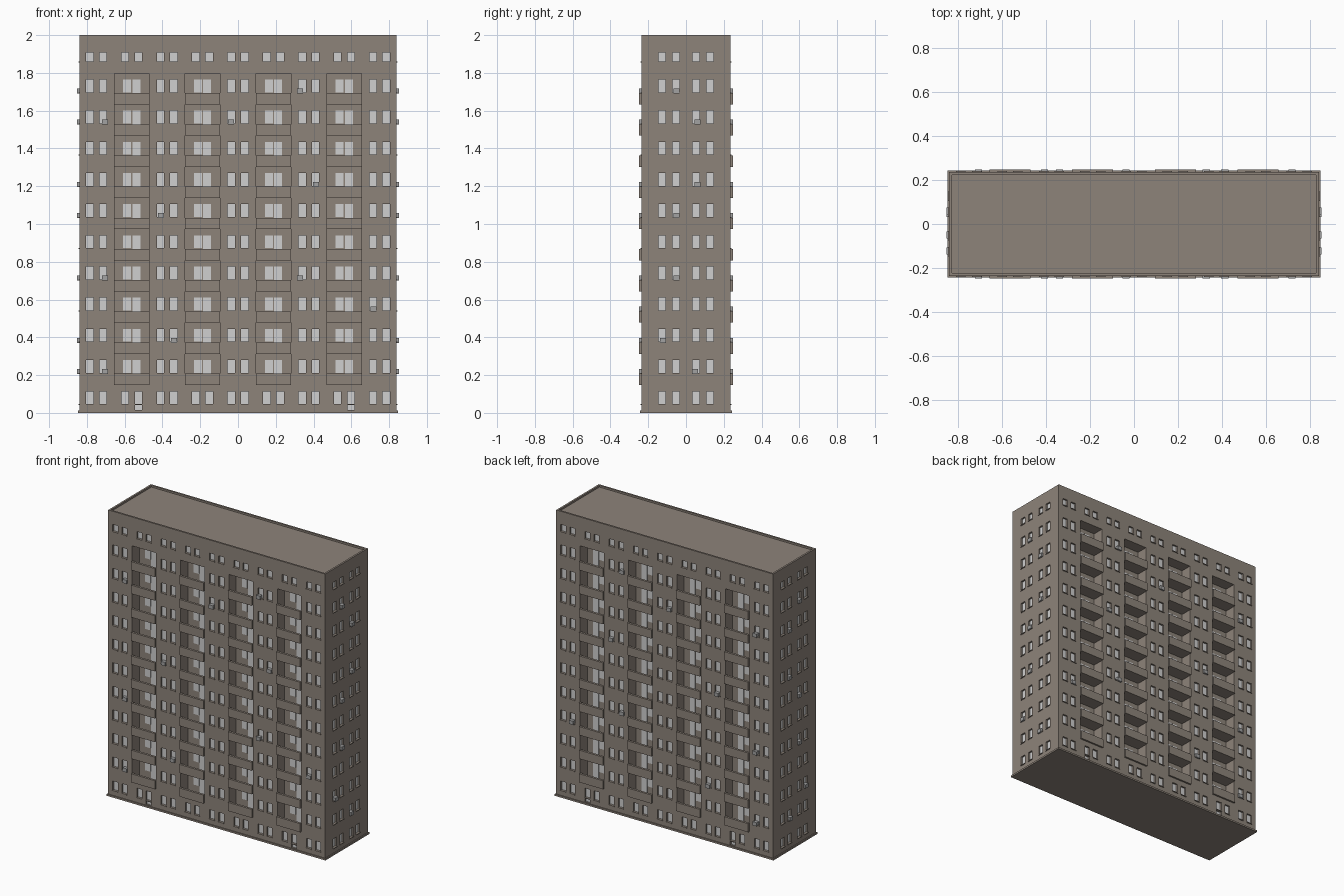
import bpy, bmesh
from mathutils import Vector

cube = bpy.data.objects.get("Cube")
if cube:
    bpy.data.objects.remove(cube)


def material(name, r, g, b):
    m = bpy.data.materials.new(name)
    m.use_nodes = True
    m.diffuse_color = (r, g, b, 1)
    bsdf = m.node_tree.nodes["Principled BSDF"]
    bsdf.inputs["Base Color"].default_value = (r, g, b, 1)
    bsdf.inputs["Roughness"].default_value = 0.9
    return m


WALL = material("taupe_concrete", 0.27, 0.23, 0.195)
GLASS = material("pale_glass", 0.63, 0.63, 0.63)
UNIT = material("grey_metal", 0.36, 0.36, 0.36)

HX, HY, TOP = 0.84, 0.236, 2.0          # half width, half depth, height
PITCH, FLOORS = 0.165, 10               # storey pitch and middle storeys
PANE, GAP = 0.039, 0.0355               # pane width, half spacing in a pair
REVEAL, LOGGIA = 0.012, 0.08            # recess depths
BAY0, BAY_HALF = 0.148, 0.092

pairs = [0.1875 * i for i in range(-4, 5)]
bays = pairs[1::2]
columns = [c + s * GAP for c in pairs for s in (-1, 1)]
plain_columns = [c + s * GAP for c in pairs[::2] for s in (-1, 1)]
side_columns = [-0.127, -0.053, 0.053, 0.127]
middle = [(0.212 + PITCH * i, 0.28 + PITCH * i) for i in range(FLOORS)]
ground, attic = (0.048, 0.112), (1.86, 1.908)


def finish(name, bm, mats, mirror=None):
    """Turn a bmesh into an object, mirrored to the opposite side if asked."""
    me = bpy.data.meshes.new(name)
    bm.to_mesh(me)
    bm.free()
    for m in mats:
        me.materials.append(m)
    ob = bpy.data.objects.new(name, me)
    bpy.context.collection.objects.link(ob)
    if mirror is not None:
        mod = ob.modifiers.new("opposite_side", "MIRROR")
        mod.use_axis = [i == mirror for i in range(3)]
        mod.use_mirror_merge = False
    return ob


def front(u, out, z):
    return Vector((u, -HY - out, z))


def side(u, out, z):
    return Vector((HX + out, u, z))


def boxes(name, place, items, mat, mirror):
    """Boxes given as (u0, u1, out0, out1, z0, z1) on a facade."""
    bm = bmesh.new()
    for u0, u1, o0, o1, z0, z1 in items:
        a, b = place(u0, o0, z0), place(u1, o1, z1)
        cube = bmesh.ops.create_cube(bm, size=1)["verts"]
        for v in cube:
            v.co = (a + b) / 2 + v.co * Vector([abs(d) for d in b - a])
    return finish(name, bm, [mat], mirror)


def pane(u, span):
    return (u - PANE / 2, u + PANE / 2, *span)


def facade(name, place, half, windows, strips, mirror):
    """A gridded wall whose window and loggia cells are pushed inward."""
    rects = windows + strips
    us = sorted({round(v, 4) for r in rects for v in r[:2]} | {-half, half})
    zs = sorted({round(v, 4) for r in rects for v in r[2:]} | {0, TOP})
    bm = bmesh.new()
    grid = [[bm.verts.new(place(u, 0, z)) for z in zs] for u in us]
    panes, deep = [], []

    def inside(u, z, group):
        return any(a < u < b and c < z < d for a, b, c, d in group)

    for i in range(len(us) - 1):
        for j in range(len(zs) - 1):
            f = bm.faces.new((grid[i][j], grid[i + 1][j],
                              grid[i + 1][j + 1], grid[i][j + 1]))
            u, z = (us[i] + us[i + 1]) / 2, (zs[j] + zs[j + 1]) / 2
            if inside(u, z, strips):
                deep.append(f)
            elif inside(u, z, windows):
                panes.append(f)
    for faces, depth in ((panes, REVEAL), (deep, LOGGIA)):
        if faces:
            bm.normal_update()
            bmesh.ops.inset_region(bm, faces=faces, thickness=0, depth=-depth,
                                   use_boundary=True, use_even_offset=True)
    for f in panes:
        f.material_index = 1
    return finish(name, bm, [WALL, GLASS], mirror)


# Long walls with windows, entrance panes and loggia strips
long_windows = [pane(u, s) for u in columns for s in (ground, attic)]
long_windows += [pane(u, s) for u in plain_columns for s in middle]
entrances = [pane(c + GAP, (0.016, 0.043)) for c in (bays[0], bays[-1])]
strips = [(c - BAY_HALF, c + BAY_HALF, BAY0, BAY0 + PITCH * FLOORS) for c in bays]
facade("long_wall", front, HX, long_windows + entrances, strips, 1)

# End walls
end_windows = [pane(u, s) for u in side_columns for s in [ground, attic] + middle]
facade("end_wall", side, HY, end_windows, [], 0)

# Window sills
for label, place, wins, axis in (("long", front, long_windows, 1),
                                 ("end", side, end_windows, 0)):
    boxes(label + "_wall_sills", place,
          [(a - 0.002, b + 0.002, -REVEAL, 0.005, z - 0.005, z)
           for a, b, z, _ in wins], WALL, axis)

# Loggia floors, balcony fronts and glazing
levels = [BAY0 + PITCH * i for i in range(FLOORS)]
boxes("loggia_floors", front,
      [(c - BAY_HALF, c + BAY_HALF, -LOGGIA, 0.002, z, z + 0.012)
       for c in bays for z in levels], WALL, 1)
boxes("balcony_fronts", front,
      [(c - BAY_HALF - 0.001, c + BAY_HALF + 0.001, -0.004, 0.012, z, z + 0.06)
       for c in bays for z in levels], WALL, 1)
glazing = []
for c in bays:
    for z in levels:
        for u, low in ((c - 0.024, 0.064), (c + 0.024, 0.015)):
            glazing.append((u - 0.021, u + 0.021, -LOGGIA, -LOGGIA + 0.006,
                            z + low, z + 0.132))
boxes("loggia_glazing", front, glazing, GLASS, 1)


# Air conditioning units: (position, storey)
def units(name, place, spots, axis):
    boxes(name, place, [(u - 0.016, u + 0.016, -REVEAL, 0.012,
                         middle[k][0] - 0.006, middle[k][0] + 0.02)
                        for u, k in spots], UNIT, axis)


units("long_wall_coolers", front,
      [(-0.705, 0), (-0.705, 3), (-0.705, 8), (-0.338, 1), (0.718, 2),
       (0.328, 3), (0.328, 9), (-0.407, 5), (0.412, 6), (-0.037, 8)], 1)
units("end_wall_coolers", side,
      [(0.048, 0), (-0.122, 1), (-0.05, 3), (-0.05, 5), (0.06, 6),
       (0.06, 8), (-0.05, 9)], 0)


# Sunken roof with a thin rim
bm = bmesh.new()
roof = bm.faces.new([bm.verts.new((x * HX, y * HY, TOP))
                     for x, y in ((-1, -1), (1, -1), (1, 1), (-1, 1))])
for thick, depth in ((0.013, 0), (0, -0.012)):
    bm.normal_update()
    bmesh.ops.inset_region(bm, faces=[roof], thickness=thick, depth=depth,
                           use_boundary=True, use_even_offset=True)
finish("roof", bm, [WALL])

# Base plinth
bm = bmesh.new()
for v in bmesh.ops.create_cube(bm, size=1)["verts"]:
    v.co = Vector((v.co.x * 1.694, v.co.y * 0.486, (v.co.z + 0.5) * 0.012))
finish("plinth", bm, [WALL])
